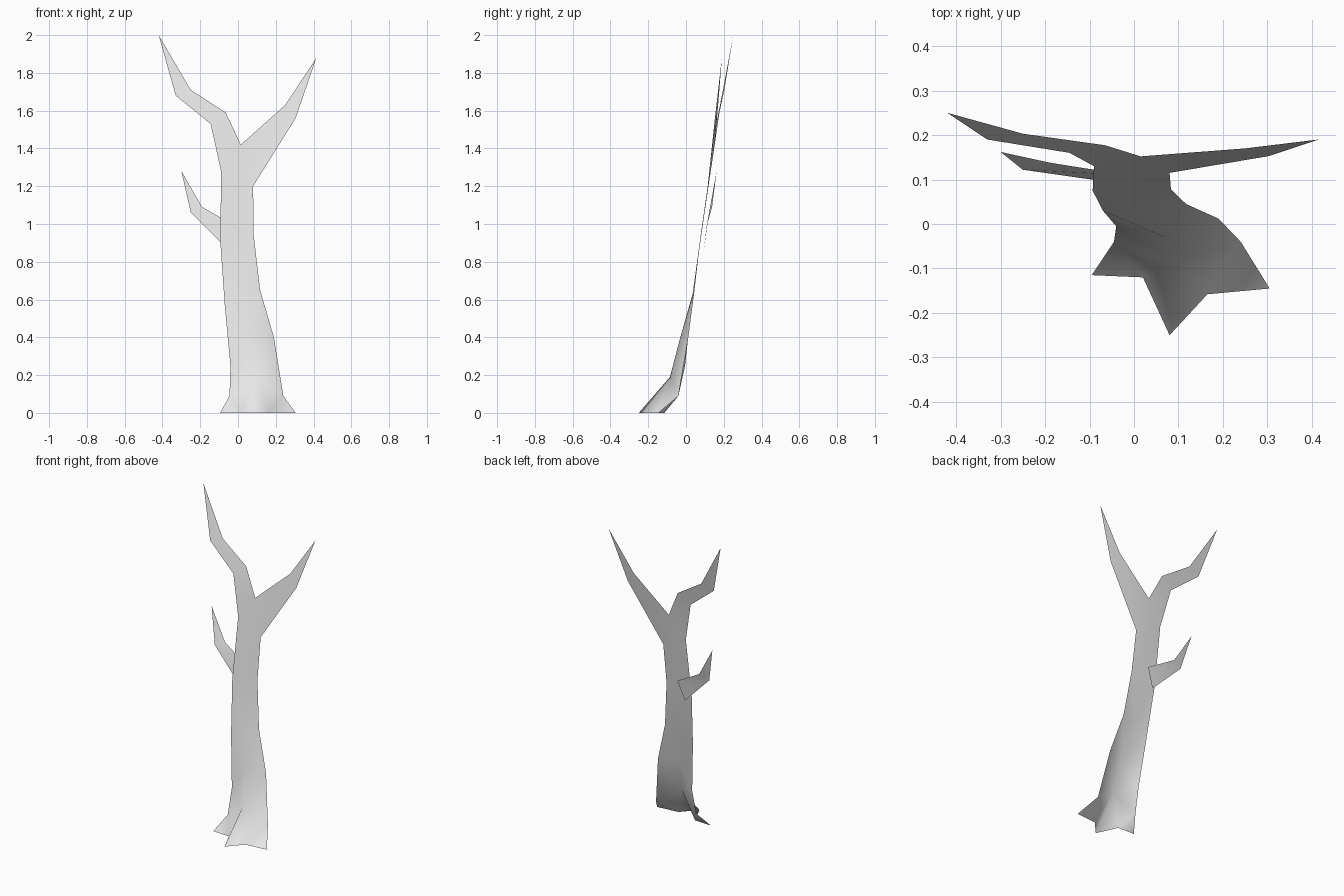
import bpy
import bmesh

cube = bpy.data.objects.get("Cube")
if cube:
    bpy.data.objects.remove(cube, do_unlink=True)

# Single pale bark colour
bark = bpy.data.materials.new("pale_grey_bark")
bark.use_nodes = True
bark_colour = (0.8, 0.8, 0.8, 1)
bark.diffuse_color = bark_colour
bark.node_tree.nodes["Principled BSDF"].inputs["Base Color"].default_value = bark_colour


def vertex(bm, cache, point):
    """Reuse a vertex when strips share a point, so they join up."""
    if point not in cache:
        cache[point] = bm.verts.new(point)
    return cache[point]


def add_face(bm, corners):
    """Add a triangle, skipping those collapsed by repeated points."""
    if len(set(corners)) == len(corners):
        bm.faces.new(corners).smooth = True


def add_strip(bm, cache, rows):
    """Skin successive rows of points; a one-point row closes to a tip."""
    for lower, upper in zip(rows, rows[1:]):
        if len(upper) == 1:
            upper = upper * len(lower)
        columns = len(lower) - 1
        for i in range(columns):
            a, b, c, d = [vertex(bm, cache, p) for p in
                          (lower[i], lower[i + 1], upper[i + 1], upper[i])]
            # Mirror the diagonal about the middle ridge
            if i < columns / 2:
                triangles = ((a, b, d), (b, c, d))
            else:
                triangles = ((a, b, c), (a, c, d))
            for triangle in triangles:
                add_face(bm, triangle)


def build_sheet(name, strips):
    """Make one thin open sheet object from a list of strips."""
    bm = bmesh.new()
    cache = {}
    for rows in strips:
        add_strip(bm, cache, rows)
    mesh = bpy.data.meshes.new(name)
    bm.to_mesh(mesh)
    bm.free()
    mesh.materials.append(bark)
    sheet = bpy.data.objects.new(name, mesh)
    bpy.context.collection.objects.link(sheet)
    return sheet


# Flared root toes, gathered into the ridge at the front of the trunk
ankle_right = (-.045, -.04, .09)
ankle_left = (.24, -.04, .09)
ridge = (.09, -.085, .19)
roots = [
    [(-.095, -.115, 0), (.02, -.12, 0), (.08, -.25, 0), (.165, -.158, 0), (.305, -.145, 0)],
    [ankle_right, ridge, ridge, ridge, ankle_left],
]

# Curved lower trunk: right edge, ridge, left edge
waist_right = (-.07, .03, .57)
waist_middle = (.03, .035, .63)
waist_left = (.117, .045, .65)
lower_trunk = [
    [ankle_right, ridge, ankle_left],
    [(-.04, -.005, .25), (.07, -.03, .4), (.19, .012, .4)],
    [waist_right, waist_middle, waist_left],
]

# Flat upper trunk up to the crotch of the fork
shoulder_right = (-.09, .13, 1.28)
shoulder_left = (.08, .115, 1.2)
crotch = (.015, .152, 1.42)
chest_right = (-.093, .075, .9)
chest_left = (.083, .078, .94)
chest_middle = (0, .077, .92)
upper_trunk = [
    [waist_right, waist_middle, waist_left],
    [chest_right, chest_middle, chest_left],
    [shoulder_right, crotch, shoulder_left],
]

# Two tapering limbs of the fork
right_limb = [
    [shoulder_right, crotch],
    [(-.145, .16, 1.53), (-.065, .177, 1.59)],
    [(-.33, .19, 1.68), (-.25, .203, 1.71)],
    [(-.42, .25, 2)],
]
left_limb = [
    [crotch, shoulder_left],
    [(.25, .17, 1.63), (.305, .153, 1.56)],
    [(.415, .19, 1.88)],
]
build_sheet("trunk_with_fork", [roots, lower_trunk, upper_trunk, right_limb, left_limb])

# Small side branch tucked behind the trunk
build_sheet("side_branch", [[
    [(-.06, .095, .87), (-.015, .11, .99)],
    [(-.25, .122, 1.06), (-.19, .138, 1.09)],
    [(-.3, .162, 1.28)],
]])
